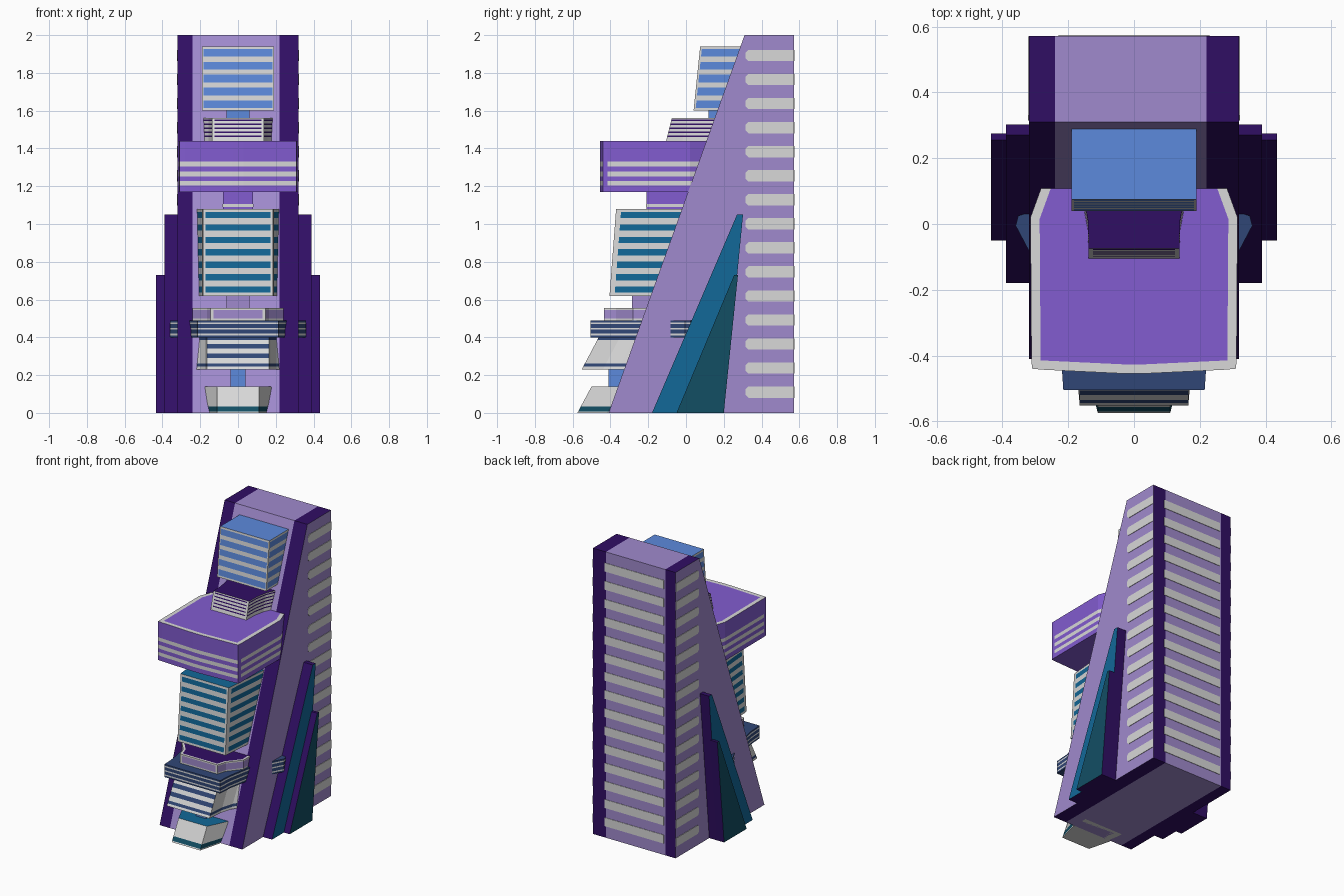
import bpy, bmesh

if "Cube" in bpy.data.objects:
    bpy.data.objects.remove(bpy.data.objects["Cube"])

def srgb(r, g, b):
    f = lambda c: c / 12.92 if c <= 0.04045 else ((c + 0.055) / 1.055) ** 2.4
    return (f(r / 255), f(g / 255), f(b / 255), 1)

COLOURS = {
    "lilac": srgb(160, 138, 205), "dark_purple": srgb(48, 14, 100),
    "pale_grey": srgb(216, 216, 216), "purple": srgb(130, 92, 208),
    "blue": srgb(92, 138, 220), "teal": srgb(18, 104, 152),
    "dark_teal": srgb(18, 78, 100), "navy": srgb(48, 70, 118),
}
NAMES = list(COLOURS)
MATS = []
for key in NAMES:
    m = bpy.data.materials.new(key)
    m.diffuse_color = COLOURS[key]
    m.use_nodes = True
    m.node_tree.nodes["Principled BSDF"].inputs["Base Color"].default_value = m.diffuse_color
    MATS.append(m)
IDX = {k: i for i, k in enumerate(NAMES)}

def finish(name, bm):
    bmesh.ops.recalc_face_normals(bm, faces=bm.faces)
    me = bpy.data.meshes.new(name)
    for m in MATS:
        me.materials.append(m)
    bm.to_mesh(me)
    bm.free()
    ob = bpy.data.objects.new(name, me)
    bpy.context.collection.objects.link(ob)
    return ob

def prism(name, profile, xs, side, edge):
    """Extrude a (y, z) profile along x; edge is one colour per x strip."""
    bm = bmesh.new()
    rings = [[bm.verts.new((x, y, z)) for y, z in profile] for x in xs]
    n = len(profile)
    for s in range(len(xs) - 1):
        for i in range(n):
            j = (i + 1) % n
            f = bm.faces.new((rings[s][i], rings[s][j], rings[s + 1][j], rings[s + 1][i]))
            f.material_index = IDX[edge[s]]
    for ring in (rings[0], rings[-1]):
        bm.faces.new(ring).material_index = IDX[side]
    return finish(name, bm)

def storey(name, half, z0, bands, cap, dy=0, top=None, border=(), rim=None, base=None):
    """Stack bands (z_top, colour, border_colour) on a mirrored plan outline.
    half runs front to back on the right; border lists its edges in border colour."""
    top = top or [(x, y + dy) for x, y in half]
    full = lambda p: p + [(-x, y) for x, y in reversed(p)]
    a, b = full(half), full(top)
    n, m, z1 = len(a), len(half), bands[-1][0]
    bm = bmesh.new()
    rings = []
    for z in [z0] + [q[0] for q in bands]:
        t = (z - z0) / (z1 - z0)
        rings.append([bm.verts.new((p[0] + (q[0] - p[0]) * t, p[1] + (q[1] - p[1]) * t, z))
                      for p, q in zip(a, b)])
    for k, (_, col, bcol) in enumerate(bands):
        for i in range(n):
            j = (i + 1) % n
            e = i if i < m else 2 * m - 2 - i
            f = bm.faces.new((rings[k][i], rings[k][j], rings[k + 1][j], rings[k + 1][i]))
            f.material_index = IDX[bcol if e in border else col]
    bm.faces.new(rings[0]).material_index = IDX[base or cap]
    f = bm.faces.new(rings[-1])
    f.material_index = IDX[cap]
    if rim:
        bm.normal_update()
        ring = bmesh.ops.inset_region(bm, faces=[f], thickness=rim[1], use_even_offset=True)
        for g in ring["faces"]:
            g.material_index = IDX[rim[0]]
    return finish(name, bm)

def stripes(z0, z1, n, col, gap, bcol, share=0.5):
    """n stripes of col set evenly in gap colour from z0 to z1."""
    p = (z1 - z0) / n
    g = p * (1 - share) / 2
    out = []
    for i in range(n):
        z = z0 + i * p
        out += [(z + g, gap, bcol), (z + p - g, col, bcol), (z + p, gap, bcol)]
    return out

def box(name, w, y0, y1, z0, z1, col):
    return prism(name, [(y0, z0), (y1, z0), (y1, z1), (y0, z1)], [-w, w], col, [col])

# main wedge tower with dark edge columns
prism("tower", [(-0.41, 0), (0.572, 0), (0.572, 2), (0.31, 2)],
      [-0.32, -0.24, 0.22, 0.32], "lilac", ["dark_purple", "lilac", "dark_purple"])

# window strips on the sides and back of the tower
for i in range(15):
    z = 0.11 + i * 0.1273
    h = 0.03
    shape = [(0.571, z - h), (0.571, z + h), (0.33, z + h), (0.315, z + h * 0.5),
             (0.315, z - h * 0.5), (0.33, z - h)]
    for s in (-1, 1):
        prism("side_window", shape, [s * 0.319, s * 0.323], "pale_grey", ["pale_grey"])
    box("back_window", 0.23, 0.57, 0.575, z - h, z + h, "pale_grey")

# leaning buttresses on both sides
for s in (-1, 1):
    prism("inner_buttress", [(-0.18, 0), (0.2, 0), (0.302, 1.05), (0.27, 1.05)],
          [s * 0.3, s * 0.39], "teal", ["dark_purple"])
    prism("outer_buttress", [(-0.05, 0), (0.2, 0), (0.275, 0.73), (0.255, 0.73)],
          [s * 0.38, s * 0.435], "dark_teal", ["dark_purple"])

# entrance foot
storey("entrance", [(0.11, -0.575), (0.15, -0.42), (0.15, -0.3)], 0,
       [(0.008, "pale_grey", ""), (0.035, "dark_teal", ""), (0.14, "pale_grey", "")], "teal",
       top=[(0.11, -0.5), (0.185, -0.34), (0.185, -0.25)], base="pale_grey")
box("entrance_neck", 0.04, -0.41, -0.2, 0.14, 0.235, "blue")

# flared lower storey, striped on its front
G, N = "pale_grey", "navy"
storey("lower_storey", [(0.165, -0.552), (0.175, -0.44), (0.2, -0.36), (0.235, -0.3),
                        (0.275, -0.27), (0.275, -0.15)], 0.23,
       [(0.245, G, G), (0.262, N, N), (0.29, G, G), (0.315, N, G), (0.34, G, G),
        (0.365, N, G), (0.385, G, G), (0.4, N, N)], "navy", dy=0.09, border=range(5))

# winged navy slab passing through the tower
storey("winged_slab", [(0.215, -0.505), (0.222, -0.4), (0.25, -0.25), (0.31, -0.1),
                       (0.36, -0.005), (0.352, 0.025), (0.3, 0.04)], 0.4,
       stripes(0.4, 0.49, 3, G, N, N, 0.3), "navy")

# lilac storey with pale rim
storey("rimmed_storey", [(0.13, -0.435), (0.145, -0.435), (0.165, -0.37), (0.24, -0.28),
                         (0.24, -0.1)], 0.49,
       [(0.5, G, G), (0.545, "lilac", G), (0.555, G, G)], "dark_purple",
       border=(0,), rim=(G, 0.015))
box("middle_neck", 0.06, -0.285, 0, 0.555, 0.62, "lilac")

# tall teal storey
storey("teal_storey", [(0.172, -0.405), (0.185, -0.405), (0.19, -0.378), (0.225, 0.05)], 0.62,
       stripes(0.62, 1.08, 7, "teal", G, G, 0.5), "teal", dy=0.035, border=(0, 1))
box("purple_neck", 0.08, -0.21, 0.1, 1.08, 1.17, "purple")
box("purple_neck_band", 0.083, -0.213, 0.1, 1.09, 1.105, "pale_grey")

# large overhanging purple storey
P = "purple"
storey("overhang", [(0.03, -0.455), (0.28, -0.443), (0.31, -0.44), (0.312, -0.415),
                    (0.315, 0.02), (0.275, 0.13), (0.2, 0.24)], 1.17,
       [(1.203, P, P), (1.227, G, P), (1.252, P, P), (1.278, G, P), (1.305, P, P),
        (1.33, G, P), (1.44, P, P)], P, border=(2,), rim=(G, 0.028))

# flared dark storey with fine stripes
storey("upper_flare", [(0.125, -0.105), (0.138, -0.105), (0.14, -0.02), (0.155, 0.06),
                       (0.195, 0.15), (0.195, 0.25)], 1.44,
       [(1.455, G, G)] + stripes(1.455, 1.56, 5, "dark_purple", G, G, 0.35),
       "dark_purple", dy=0.03, border=(0,))
box("blue_neck", 0.06, 0.12, 0.3, 1.56, 1.6, "blue")

# top blue storey
storey("top_storey", [(0.182, 0.04), (0.19, 0.04), (0.19, 0.05), (0.19, 0.28)], 1.6,
       stripes(1.6, 1.94, 5, "blue", G, G, 0.6), "blue", dy=0.035, border=(0, 1))
